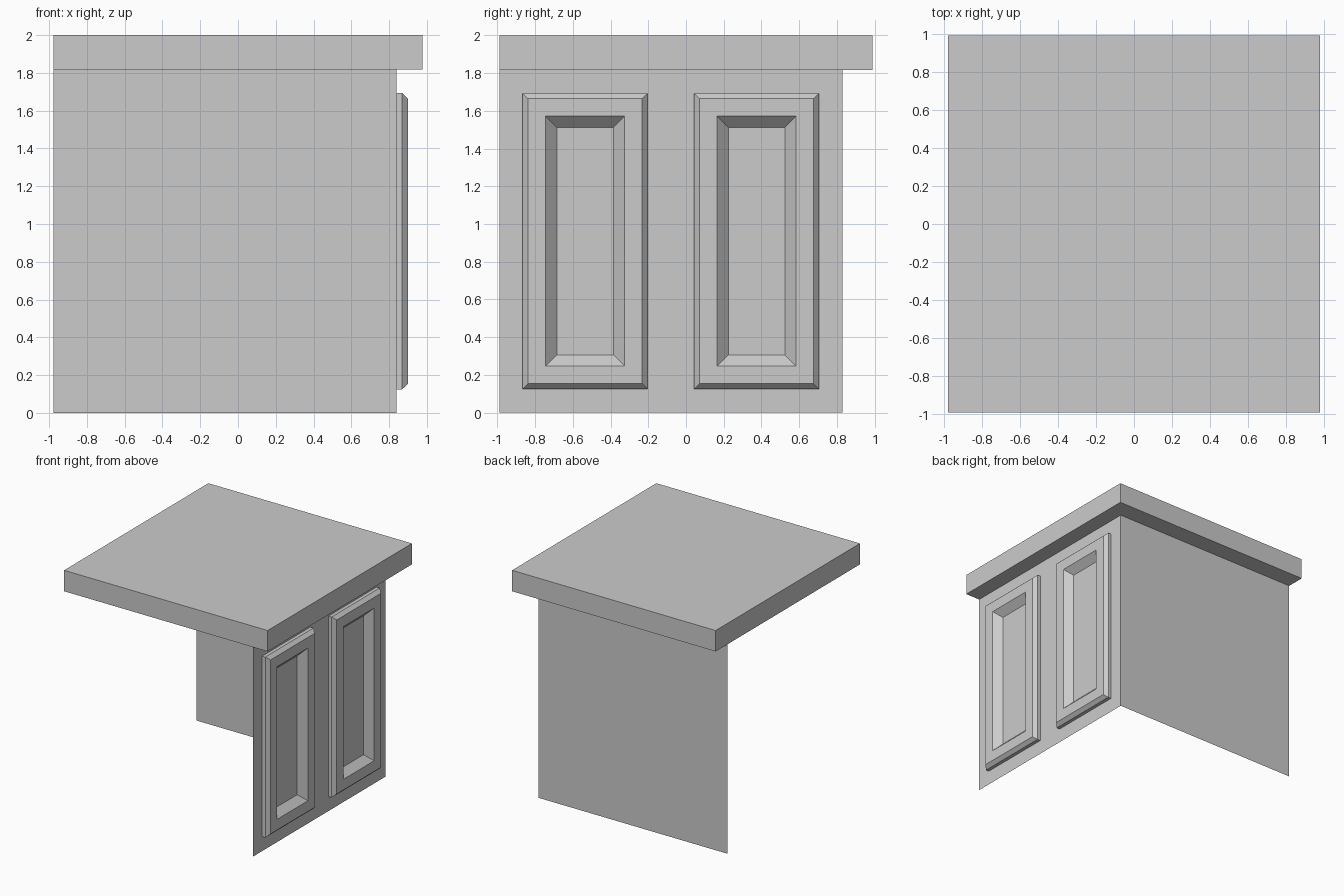
import bpy, bmesh

if "Cube" in bpy.data.objects:
    bpy.data.objects.remove(bpy.data.objects["Cube"])

X, Y = 0.978, 0.99            # countertop half sizes
WX, WY, WZ = 0.839, 0.829, 1.818   # wall planes and wall height


def finish(bm, name):
    mesh = bpy.data.meshes.new(name)
    bm.to_mesh(mesh)
    bm.free()
    obj = bpy.data.objects.new(name, mesh)
    bpy.context.collection.objects.link(obj)
    return obj


# Countertop slab overhanging both walls
bpy.ops.mesh.primitive_cube_add(size=1, location=(0, 0, (WZ + 2) / 2))
top = bpy.context.object
top.name = "countertop"
top.scale = (2 * X, 2 * Y, 2 - WZ)

# L-shaped cabinet wall: thin sheets on the right and the back
bm = bmesh.new()
plan = [(WX, -Y), (WX, WY), (-X, WY)]
low = [bm.verts.new((x, y, 0)) for x, y in plan]
high = [bm.verts.new((x, y, WZ)) for x, y in plan]
for i in range(2):
    bm.faces.new((low[i], low[i + 1], high[i + 1], high[i]))
finish(bm, "cabinet_walls")


# Door frame: nested rectangles (inset from edge, height off the wall)
# The wall itself is the floor of the recessed panel.
PROFILE = [(0, 0), (0, 0.03), (0.028, 0.06), (0.121, 0.06), (0.181, 0)]


def door(name, yc, half_w=0.331, half_h=0.784):
    bm = bmesh.new()
    rings = []
    for inset, out in PROFILE:
        w, h = half_w - inset, half_h - inset
        rings.append([bm.verts.new((WX + out, yc + sy * w, WZ / 2 + sz * h))
                      for sy, sz in ((-1, -1), (1, -1), (1, 1), (-1, 1))])
    for a, b in zip(rings, rings[1:]):
        for i in range(4):
            j = (i + 1) % 4
            bm.faces.new((a[i], a[j], b[j], b[i]))
    finish(bm, name)


# One door centred in each half of the right wall
half = (WY + Y) / 2
for i, name in enumerate(("front_door", "back_door")):
    door(name, -Y + half * (i + 0.5))
